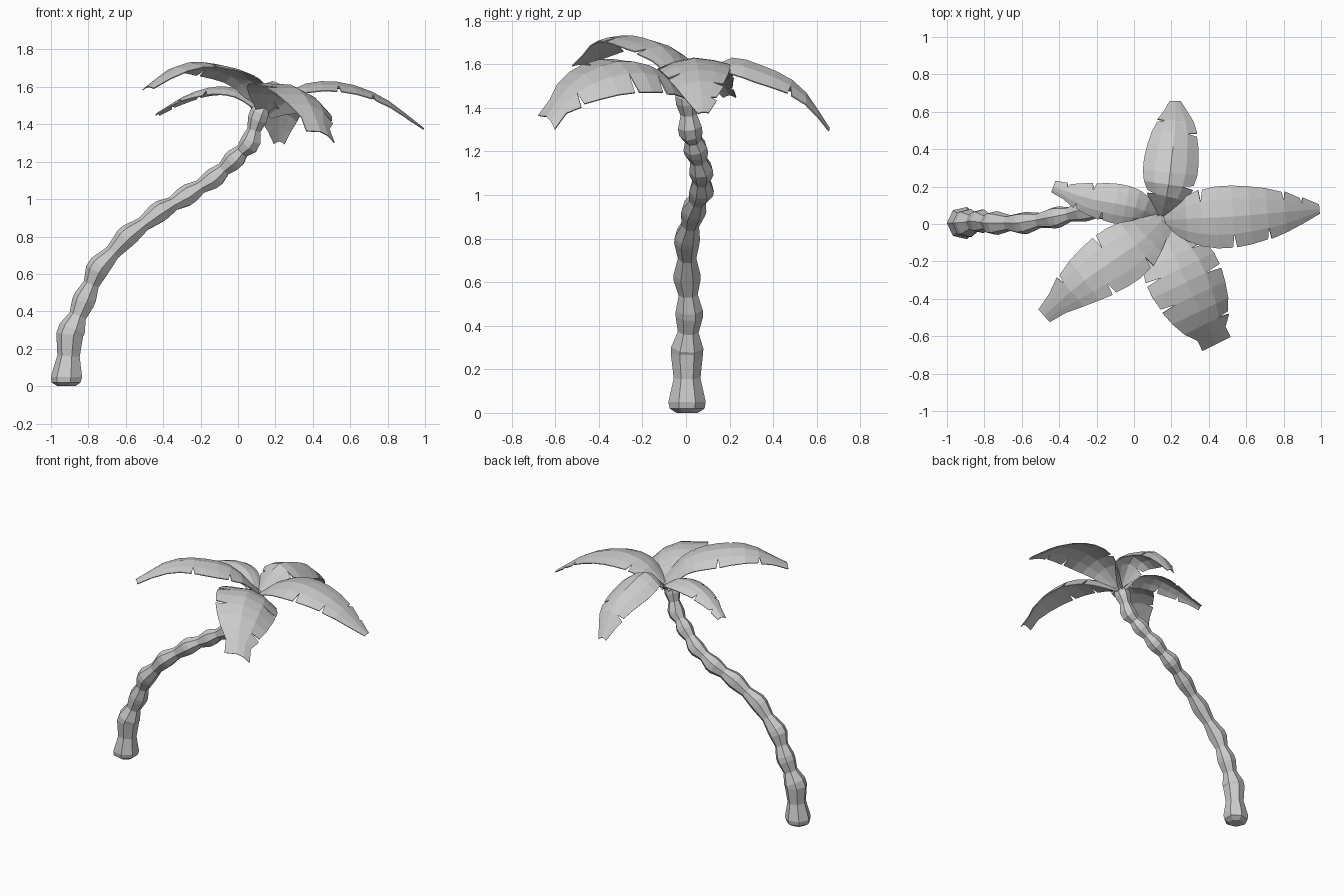
import bpy
import bmesh
import math
from mathutils import Vector

cube = bpy.data.objects.get("Cube")
if cube:
    bpy.data.objects.remove(cube, do_unlink=True)

UP = Vector((0, 0, 1))
BACK = Vector((0, 1, 0))

grey = bpy.data.materials.new("plain_grey")
grey.use_nodes = True
colour = (0.6, 0.6, 0.6, 1)
grey.diffuse_color = colour
grey.node_tree.nodes["Principled BSDF"].inputs["Base Color"].default_value = colour


def finish(bm, name):
    mesh = bpy.data.meshes.new(name)
    bm.to_mesh(mesh)
    bm.free()
    mesh.materials.append(grey)
    obj = bpy.data.objects.new(name, mesh)
    bpy.context.collection.objects.link(obj)
    return obj


def sample(points, t):
    """Point at t (0 to 1) on a smooth curve through the points."""
    span = t * (len(points) - 1)
    i = min(int(span), len(points) - 2)
    f = span - i
    b, c = points[i], points[i + 1]
    a = points[i - 1] if i else b * 2 - c
    d = points[i + 2] if i + 2 < len(points) else c * 2 - b
    return (b * 2 + (c - a) * f + (a * 2 - b * 5 + c * 4 - d) * f ** 2
            + (b * 3 - a - c * 3 + d) * f ** 3) / 2


def width_at(t):
    """Relative half width of a frond along its length."""
    steps = (0.15, 0.52, 0.85, 1, 1, 0.92, 0.76, 0.5, 0.08)
    span = t * (len(steps) - 1)
    i = min(int(span), len(steps) - 2)
    return steps[i] + (steps[i + 1] - steps[i]) * (span - i)


# Trunk: swollen nodes (x, y, z, radius) with a slim waist between each pair
nodes = [
    (-0.89, 0.005, 0.29, 0.076), (-0.82, 0.015, 0.46, 0.064),
    (-0.745, 0.005, 0.63, 0.064), (-0.59, 0.005, 0.80, 0.06),
    (-0.42, 0.035, 0.93, 0.058), (-0.27, 0.07, 1.02, 0.058),
    (-0.13, 0.07, 1.11, 0.056), (-0.02, 0.045, 1.21, 0.056),
    (0.065, 0.02, 1.30, 0.056), (0.11, 0.005, 1.44, 0.054),
]
rings = [(-0.915, 0.005, 0, 0.05), (-0.915, 0.005, 0.02, 0.082),
         (-0.913, 0.005, 0.05, 0.088), (-0.903, 0.005, 0.16, 0.063)]
for i, (x, y, z, radius) in enumerate(nodes):
    before, after = nodes[max(i - 1, 0)], nodes[min(i + 1, len(nodes) - 1)]
    along = (Vector(after[:3]) - Vector(before[:3])).normalized() * 0.016
    for side in (-1, 1):
        rings.append((*(Vector((x, y, z)) + along * side), radius))
    if i < len(nodes) - 1:
        waist = [(p + q) / 2 for p, q in zip(nodes[i], after)]
        waist[3] *= 0.7
        rings.append(waist)
rings.append((0.14, 0.015, 1.5, 0.035))

SIDES = 7
bm = bmesh.new()
loops = []
for i, (x, y, z, radius) in enumerate(rings):
    before, after = rings[max(i - 1, 0)], rings[min(i + 1, len(rings) - 1)]
    along = (Vector(after[:3]) - Vector(before[:3])).normalized() if i > 2 else UP
    u = BACK.cross(along).normalized()
    v = along.cross(u)
    loop = []
    for k in range(SIDES):
        a = math.pi + math.tau * k / SIDES
        loop.append(bm.verts.new(Vector((x, y, z)) + (u * math.cos(a) + v * math.sin(a)) * radius))
    loops.append(loop)
for low, high in zip(loops, loops[1:]):
    for k in range(SIDES):
        n = (k + 1) % SIDES
        bm.faces.new((low[k], low[n], high[n], high[k]))
bm.faces.new(loops[0][::-1])
bm.faces.new(loops[-1])
finish(bm, "trunk")


def frond(name, path, half_width, droops, base, tip, left_slits, right_slits):
    """Arched leaf sheet with wedge slits; base and tip are least relative widths."""
    path = [Vector(p) for p in path]
    count = 10
    bm = bmesh.new()
    spine, tangents, widths = [], [], []
    for i in range(count + 1):
        t = i / count
        spine.append(bm.verts.new(sample(path, t)))
        ahead, behind = min(t + 0.02, 1), max(t - 0.02, 0)
        tangents.append((sample(path, ahead) - sample(path, behind)).normalized())
        widths.append(max(width_at(t), base * (1 - t), tip * t))
    for sign, slits, droop in ((1, left_slits, droops[0]), (-1, right_slits, droops[1])):
        middle, edge_in, edge_out = [], [], []
        for i in range(count + 1):
            across = UP.cross(tangents[i]).normalized() * sign * half_width * widths[i]
            drop = UP * droop * widths[i]
            middle.append(bm.verts.new(spine[i].co + across * 0.56 - drop * 0.38))
            rim = spine[i].co + across - drop
            if i in slits:
                gap = tangents[i] * 0.011
                edge_in.append(bm.verts.new(rim - gap))
                edge_out.append(bm.verts.new(rim + gap))
            else:
                vert = bm.verts.new(rim)
                edge_in.append(vert)
                edge_out.append(vert)
        for i in range(count):
            inner = (spine[i], spine[i + 1], middle[i + 1], middle[i])
            outer = (middle[i], middle[i + 1], edge_in[i + 1], edge_out[i])
            for quad in (inner, outer):
                bm.faces.new(quad if sign < 0 else quad[::-1])
    bmesh.ops.triangulate(bm, faces=bm.faces[:])
    bmesh.ops.recalc_face_normals(bm, faces=bm.faces[:])
    obj = finish(bm, name)
    thickness = obj.modifiers.new("thickness", 'SOLIDIFY')
    thickness.thickness = 0.006
    thickness.offset = 0


# Fronds spreading from the crown
frond("left_frond",
      [(0.14, 0.02, 1.46), (0.32, 0.03, 1.60), (0.53, 0.04, 1.625),
       (0.76, 0.06, 1.55), (0.99, 0.08, 1.38)],
      0.165, (0.03, 0.05), 0.15, 0.15, (3, 8, 9), (5, 7))
frond("back_frond",
      [(0.14, 0.03, 1.46), (0.18, 0.18, 1.62), (0.20, 0.34, 1.595),
       (0.22, 0.52, 1.50), (0.22, 0.655, 1.31)],
      0.145, (0.07, 0.08), 0.15, 0.2, (2, 8), (3, 7))
frond("front_left_frond",
      [(0.14, 0.01, 1.46), (0.20, -0.14, 1.58), (0.28, -0.31, 1.61),
       (0.37, -0.50, 1.53), (0.44, -0.64, 1.36)],
      0.20, (0.14, -0.01), 0.2, 0.42, (3, 5, 8), (4, 6))
frond("front_right_frond",
      [(0.15, 0.02, 1.50), (0.04, -0.09, 1.66), (-0.12, -0.20, 1.72),
       (-0.30, -0.33, 1.72), (-0.48, -0.49, 1.60)],
      0.16, (0.03, 0.06), 0.6, 0.28, (3, 6), (5, 8))
frond("back_right_frond",
      [(0.14, 0.03, 1.46), (0.03, 0.08, 1.57), (-0.10, 0.11, 1.60),
       (-0.26, 0.14, 1.56), (-0.43, 0.20, 1.46)],
      0.105, (0.04, 0.04), 0.2, 0.3, (6, 8), (7, 9))
